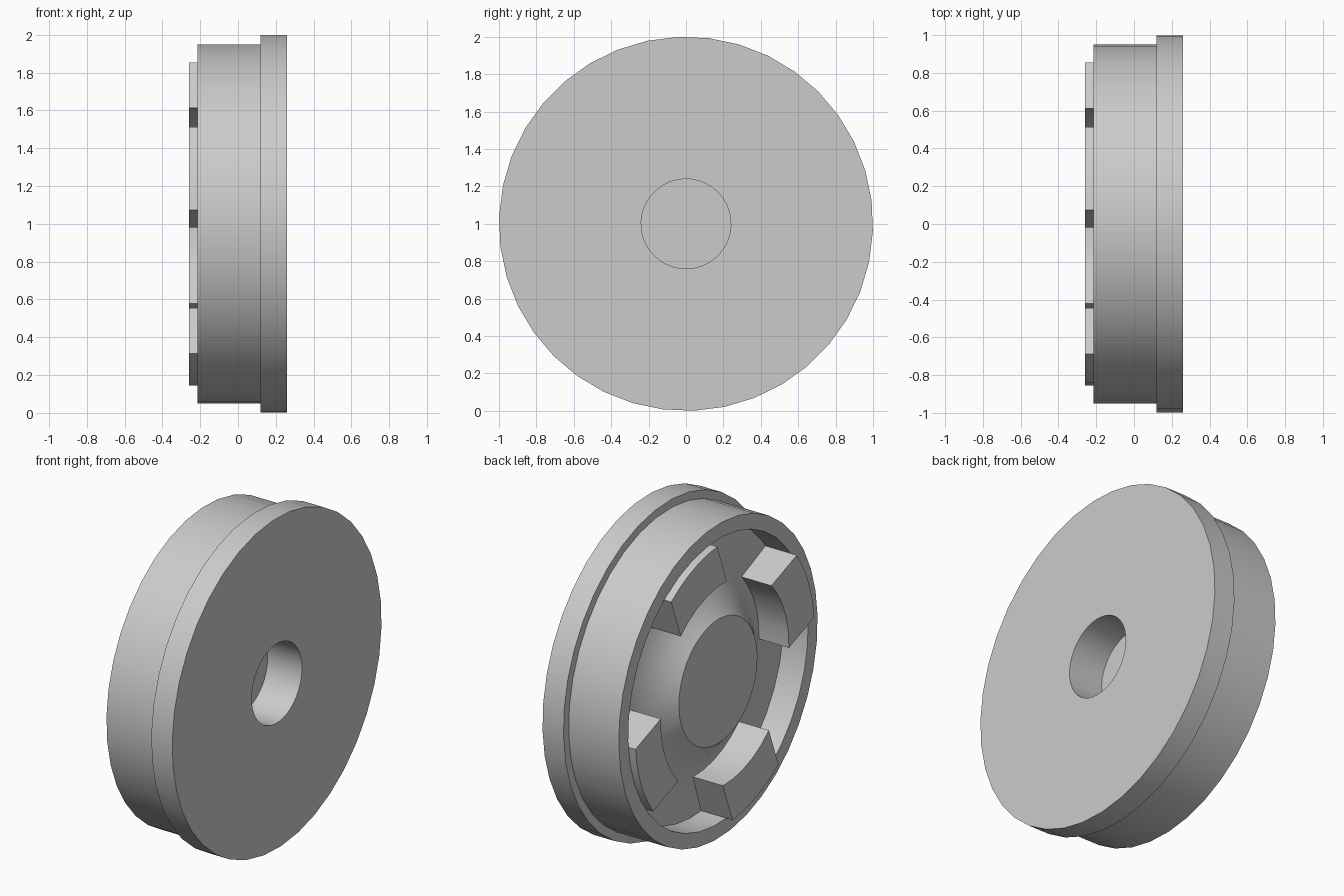
import bpy, bmesh, math
from mathutils import Matrix, Vector

cube = bpy.data.objects.get("Cube")
if cube:
    bpy.data.objects.remove(cube, do_unlink=True)

SEGMENTS = 38
LUG_ANGLE = math.radians(249.2)
CENTRE = Vector((0, 0, 1))

grey = bpy.data.materials.new("plain_grey")
grey.use_nodes = True
grey.diffuse_color = (0.6, 0.6, 0.6, 1)
grey.node_tree.nodes["Principled BSDF"].inputs["Base Color"].default_value = (0.6, 0.6, 0.6, 1)


def make_object(name, bm):
    bmesh.ops.recalc_face_normals(bm, faces=bm.faces)
    mesh = bpy.data.meshes.new(name)
    bm.to_mesh(mesh)
    bm.free()
    mesh.materials.append(grey)
    obj = bpy.data.objects.new(name, mesh)
    bpy.context.collection.objects.link(obj)
    obj.location = CENTRE
    bpy.ops.object.select_all(action="DESELECT")
    obj.select_set(True)
    bpy.context.view_layer.objects.active = obj
    bpy.ops.object.shade_smooth_by_angle(angle=math.radians(30))
    return obj


# Flanged cup with a blind bore on one side and a tapered hub on the other: (radius, x)
profile = [
    (0, 0.03), (0.24, 0.03), (0.24, 0.26), (1, 0.26), (1, 0.12), (0.95, 0.12),
    (0.95, -0.215), (0.86, -0.215), (0.86, -0.05), (0.61, -0.06),
    (0.45, -0.15), (0.375, -0.215), (0, -0.215),
]
bm = bmesh.new()
start = Matrix.Rotation(math.pi / 4, 3, "X")
verts = [bm.verts.new(start @ Vector((x, r, 0))) for r, x in profile]
edges = [bm.edges.new(pair) for pair in zip(verts, verts[1:])]
bmesh.ops.spin(bm, geom=verts + edges, cent=(0, 0, 0), axis=(1, 0, 0),
               angle=math.tau, steps=SEGMENTS, use_merge=False)
bmesh.ops.remove_doubles(bm, verts=bm.verts, dist=0.0005)
make_object("flanged_cup", bm)


# Straight-sided lugs with curved inner and outer walls
def arc(radius, half_width, steps=5):
    limit = math.asin(half_width / radius)
    angles = [limit * (2 * i / steps - 1) for i in range(steps + 1)]
    return [(radius * math.cos(a), radius * math.sin(a)) for a in angles]


outline = arc(0.857, 0.235) + arc(0.612, 0.235)[::-1]
for i, side in enumerate(["lower_front", "lower_back", "upper_back", "upper_front"]):
    bm = bmesh.new()
    turn = Matrix.Rotation(LUG_ANGLE + i * math.pi / 2, 3, "X")
    base = bm.faces.new([bm.verts.new(turn @ Vector((-0.04, y, z))) for y, z in outline])
    top = bmesh.ops.extrude_face_region(bm, geom=[base], use_keep_orig=True)["geom"]
    bmesh.ops.translate(bm, vec=(-0.22, 0, 0),
                        verts=[v for v in top if isinstance(v, bmesh.types.BMVert)])
    make_object(side + "_lug", bm)
